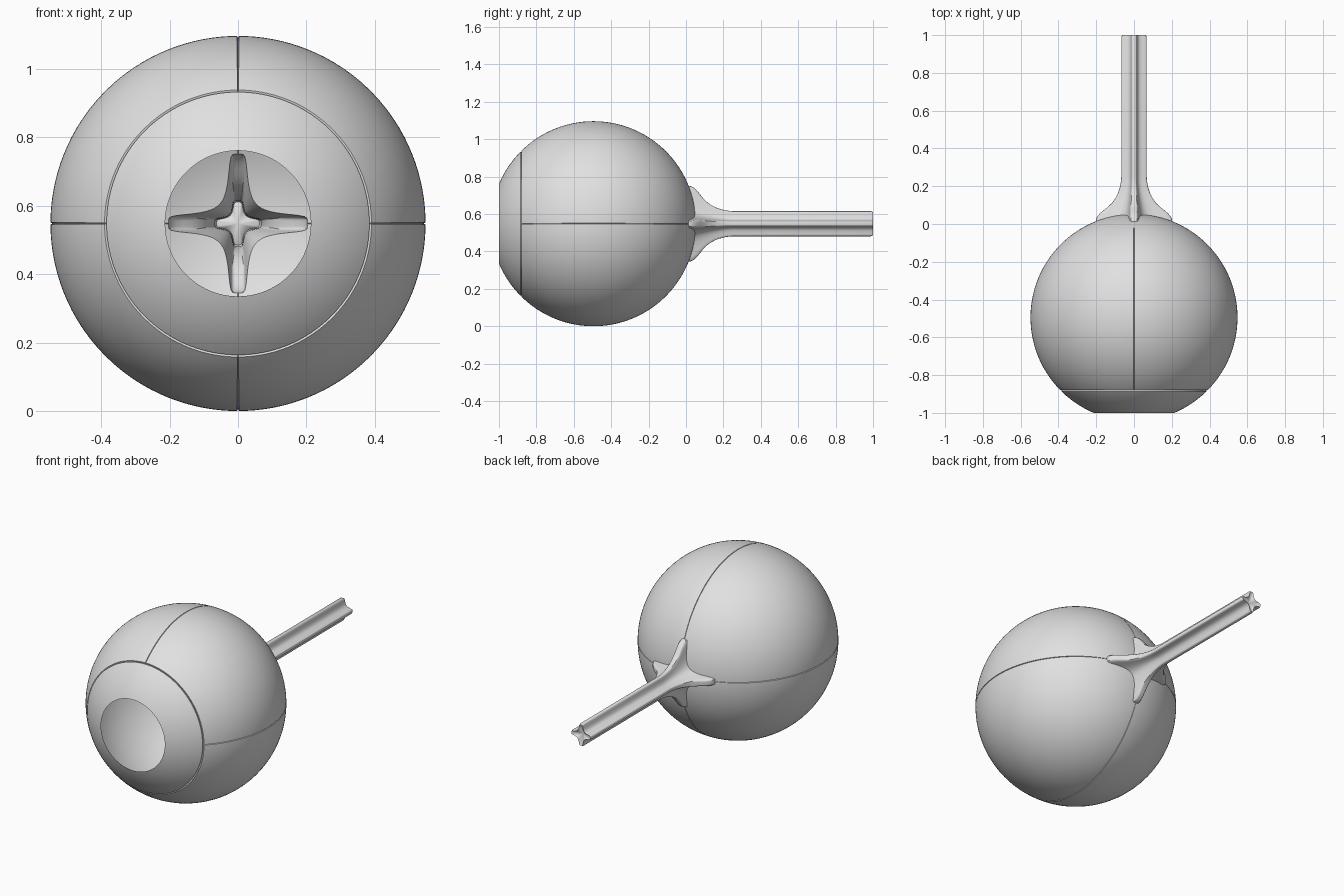
import bpy, math

if "Cube" in bpy.data.objects:
    bpy.data.objects.remove(bpy.data.objects["Cube"])

R, CY, CZ = 0.548, -0.495, 0.548      # hollow ball radius and centre
N = 20                                # columns per eighth turn

# column angles, bunched toward the four arms
cols = []
for q in range(4):
    base = q * math.pi / 2
    for i in range(N):
        u = math.pi / 4 * (i / N) ** 1.7
        cols.append((base + u, u, i == 0))
    for i in range(N, 0, -1):
        u = math.pi / 4 * (i / N) ** 1.7
        cols.append((base + math.pi / 2 - u, u, False))

grey = bpy.data.materials.new("light_grey")
grey.diffuse_color = (0.75, 0.75, 0.75, 1)
grey.use_nodes = True
grey.node_tree.nodes["Principled BSDF"].inputs["Base Color"].default_value = grey.diffuse_color


def cross_radius(u, tip, a, k):
    """Four-armed star: hyperbola sides with rounded tips."""
    c, s = math.cos(u), math.sin(u)
    if c * s < 1e-5:
        return tip
    b = a * (c + s)
    r = (b + math.sqrt(b * b - 4 * c * s * (a * a - k))) / (2 * c * s)
    return (r ** -10 + tip ** -10) ** -0.1


def lerp(a, b, t):
    return a + (b - a) * t


def loft(name, rings, cap=None):
    """Skin rings of (radius, y) pairs around the y axis."""
    n = len(cols)
    verts = [(r * math.cos(c[0]), y, CZ + r * math.sin(c[0]))
             for ring in rings for (r, y), c in zip(ring, cols)]
    faces = []
    for i in range(len(rings) - 1):
        for j in range(n):
            k = (j + 1) % n
            faces.append((i * n + j, (i + 1) * n + j, (i + 1) * n + k, i * n + k))
    if cap is not None:
        o = (len(rings) - 1) * n
        verts.append((0, cap, CZ))
        faces += [(o + (j + 1) % n, o + j, len(verts) - 1) for j in range(n)]
    me = bpy.data.meshes.new(name)
    me.from_pydata(verts, [], faces)
    me.materials.append(grey)
    ob = bpy.data.objects.new(name, me)
    bpy.context.collection.objects.link(ob)
    bpy.ops.object.select_all(action='DESELECT')
    ob.select_set(True)
    bpy.context.view_layer.objects.active = ob
    bpy.ops.object.shade_smooth_by_angle(angle=math.radians(38))


BIG, SMALL = (0.015, 0.0016), (0.008, 0.00029)    # cross shape, base and stem
base = [cross_radius(c[1], 0.203, *BIG) for c in cols]

# ball shell, with panel grooves
front = math.pi - math.acos((1 + CY) / R)
seam = math.pi - math.asin(0.387 / R)
mid = 0.5
GROOVE, W = 0.007, 0.0075
steps = [(lerp(front, seam + W, i / 12), 0, False) for i in range(13)]
steps += [(seam, GROOVE, False), (seam - W, 0, True)]
steps += [(lerp(seam - W, mid, i / 50), 0, True) for i in range(1, 51)]
rings = []
for ang, depth, split in steps:
    ring = []
    for c in cols:
        rad = R - (GROOVE if split and c[2] else depth)
        ring.append((rad * math.sin(ang), CY + rad * math.cos(ang)))
    rings.append(ring)
for i in range(1, 11):                # close in on the cross-shaped hole
    ring = []
    for c, b in zip(cols, base):
        ang = lerp(mid, math.asin(b / R), i / 10)
        rad = R - (GROOVE if c[2] and i < 10 else 0)
        ring.append((rad * math.sin(ang), CY + rad * math.cos(ang)))
    rings.append(ring)
loft("ball_shell", rings)

# flared stem
profile = [(0.0, 0.203), (0.05, 0.201), (0.11, 0.194), (0.18, 0.18), (0.25, 0.16),
           (0.32, 0.139), (0.4, 0.119), (0.5, 0.101), (0.62, 0.086),
           (0.75, 0.076), (0.88, 0.070), (1.0, 0.067)]
rings = []
for s, tip in profile:
    t = s * (2 - s)
    a, k = lerp(BIG[0], SMALL[0], t), lerp(BIG[1], SMALL[1], t)
    ring = []
    for c, b in zip(cols, base):
        y0 = CY + math.sqrt(R * R - b * b)
        ring.append((cross_radius(c[1], tip, a, k), lerp(y0, 0.25, s)))
    rings.append(ring)
end = [cross_radius(c[1], 0.067, *SMALL) for c in cols]
rings.append([(r, 0.99) for r in end])
rings.append([(r * 0.93, 1.0) for r in end])
loft("stem", rings, cap=0.975)
